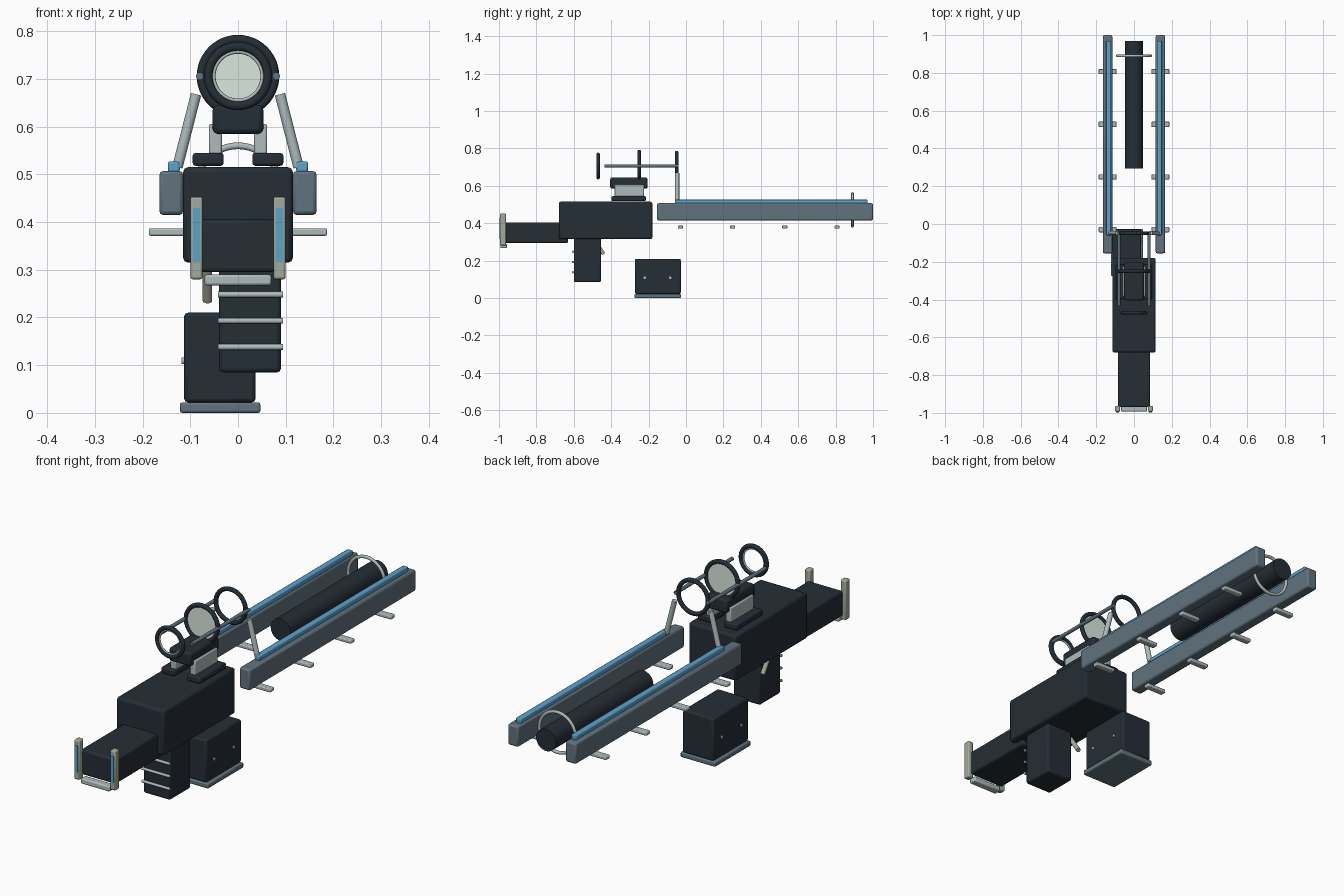
import bpy
import math
from mathutils import Vector

cube = bpy.data.objects.get("Cube")
if cube:
    bpy.data.objects.remove(cube, do_unlink=True)


def material(name, rgb):
    m = bpy.data.materials.new(name)
    m.use_nodes = True
    colour = (*rgb, 1)
    m.diffuse_color = colour
    m.node_tree.nodes["Principled BSDF"].inputs["Base Color"].default_value = colour
    return m


DARK = material("dark slate", (0.018, 0.027, 0.036))
STEEL = material("blue grey steel", (0.12, 0.17, 0.21))
BLUE = material("energy blue", (0.11, 0.36, 0.60))
SILVER = material("pale silver", (0.43, 0.50, 0.50))
KHAKI = material("grey khaki", (0.36, 0.41, 0.33))
GLASS = material("pale lens", (0.80, 0.92, 0.84))


def finish(name, mat, smooth=True):
    ob = bpy.context.object
    ob.name = name
    ob.data.materials.append(mat)
    if smooth:
        bpy.ops.object.shade_smooth_by_angle(angle=math.radians(35))
    return ob


def box(name, mat, x, y, z, bevel=0.008):
    """Bevelled block given by its (low, high) range on each axis."""
    spans = (x, y, z)
    bpy.ops.mesh.primitive_cube_add(size=1, location=[sum(s) / 2 for s in spans])
    ob = bpy.context.object
    ob.scale = [s[1] - s[0] for s in spans]
    bpy.ops.object.transform_apply(location=False, rotation=False, scale=True)
    if bevel:
        mod = ob.modifiers.new("Bevel", "BEVEL")
        mod.width = bevel
        mod.segments = 2
    return finish(name, mat)


def rod(name, mat, a, b, radius, sides=20):
    """Cylinder running from point a to point b."""
    a, b = Vector(a), Vector(b)
    bpy.ops.mesh.primitive_cylinder_add(
        vertices=sides, radius=radius, depth=(b - a).length, location=(a + b) / 2,
        rotation=(b - a).to_track_quat("Z", "Y").to_euler())
    return finish(name, mat)


def ring(name, mat, y, z, major, minor):
    """Upright hoop facing along the y axis."""
    bpy.ops.mesh.primitive_torus_add(
        major_radius=major, minor_radius=minor, major_segments=48, minor_segments=12,
        location=(0, y, z), rotation=(math.pi / 2, 0, 0))
    return finish(name, mat)


def mirrored(s, low, high):
    return tuple(sorted((s * low, s * high)))


# Receiver, stock, grip and magazine
box("receiver", DARK, (-0.115, 0.115), (-0.68, -0.18), (0.315, 0.515), 0.01)
box("stock", DARK, (-0.085, 0.085), (-0.97, -0.63), (0.295, 0.405))
box("grip", DARK, (-0.04, 0.09), (-0.60, -0.455), (0.085, 0.33))
box("magazine", DARK, (-0.113, 0.037), (-0.273, -0.028), (0.022, 0.21))
box("magazine_base", STEEL, (-0.122, 0.047), (-0.275, -0.027), (0.0, 0.022), 0.005)
for y in (-0.22, -0.085):
    rod("magazine_pin", SILVER, (-0.118, y, 0.109), (0.042, y, 0.109), 0.007)
for z in (0.138, 0.193, 0.248):
    rod("grip_rib", SILVER, (-0.042, -0.604, z), (0.094, -0.604, z), 0.006)
rod("trigger", KHAKI, (-0.064, -0.49, 0.31), (-0.064, -0.44, 0.235), 0.01)

# Shoulder rest
box("rest_bar", SILVER, (-0.07, 0.07), (-0.992, -0.958), (0.267, 0.29), 0.005)
for s in (-1, 1):
    box("rest_post", KHAKI, mirrored(s, 0.074, 0.1), (-0.994, -0.963), (0.28, 0.453), 0.005)
    box("rest_light", BLUE, mirrored(s, 0.08, 0.094), (-0.997, -0.99), (0.315, 0.43), 0)

# Accelerator rails with lit strips and side pegs
for s in (-1, 1):
    box("rail", STEEL, mirrored(s, 0.115, 0.165), (-0.155, 1.0), (0.415, 0.507))
    box("rail_strip", BLUE, mirrored(s, 0.122, 0.147), (-0.06, 0.97), (0.505, 0.527), 0.004)
    for i in range(4):
        y = -0.03 + i * 0.279
        box("rail_peg", SILVER, mirrored(s, 0.092, 0.187), (y - 0.014, y + 0.014),
            (0.371, 0.387), 0.004)

# Barrel and muzzle hoop
rod("barrel", DARK, (0, 0.295, 0.468), (0, 0.97, 0.468), 0.048, 32)
ring("muzzle_hoop", SILVER, 0.89, 0.472, 0.088, 0.007)

# Sight mount
box("sight_block", DARK, (-0.053, 0.053), (-0.405, -0.205), (0.585, 0.645), 0.01)
for s in (-1, 1):
    box("sight_foot", DARK, mirrored(s, 0.03, 0.095), (-0.398, -0.215), (0.518, 0.545), 0.006)
    box("sight_post", SILVER, mirrored(s, 0.034, 0.061), (-0.383, -0.225), (0.535, 0.606), 0.004)

# Sight rings, lens and supports
SIGHT_Z = 0.706
for y, radius in ((-0.47, 0.062), (-0.25, 0.077), (-0.05, 0.072)):
    ring("sight_ring", DARK, y, SIGHT_Z, radius, 0.0095)
ring("sight_inner_ring", SILVER, -0.47, SIGHT_Z, 0.051, 0.004)
rod("sight_lens", GLASS, (0, -0.252, SIGHT_Z), (0, -0.248, SIGHT_Z), 0.07, 40)
for s in (-1, 1):
    rod("sight_rod", STEEL, (s * 0.08, -0.435, SIGHT_Z), (s * 0.08, -0.04, SIGHT_Z), 0.008)
    rod("sight_leg", SILVER, (s * 0.088, -0.047, 0.668), (s * 0.127, -0.047, 0.515), 0.011)
